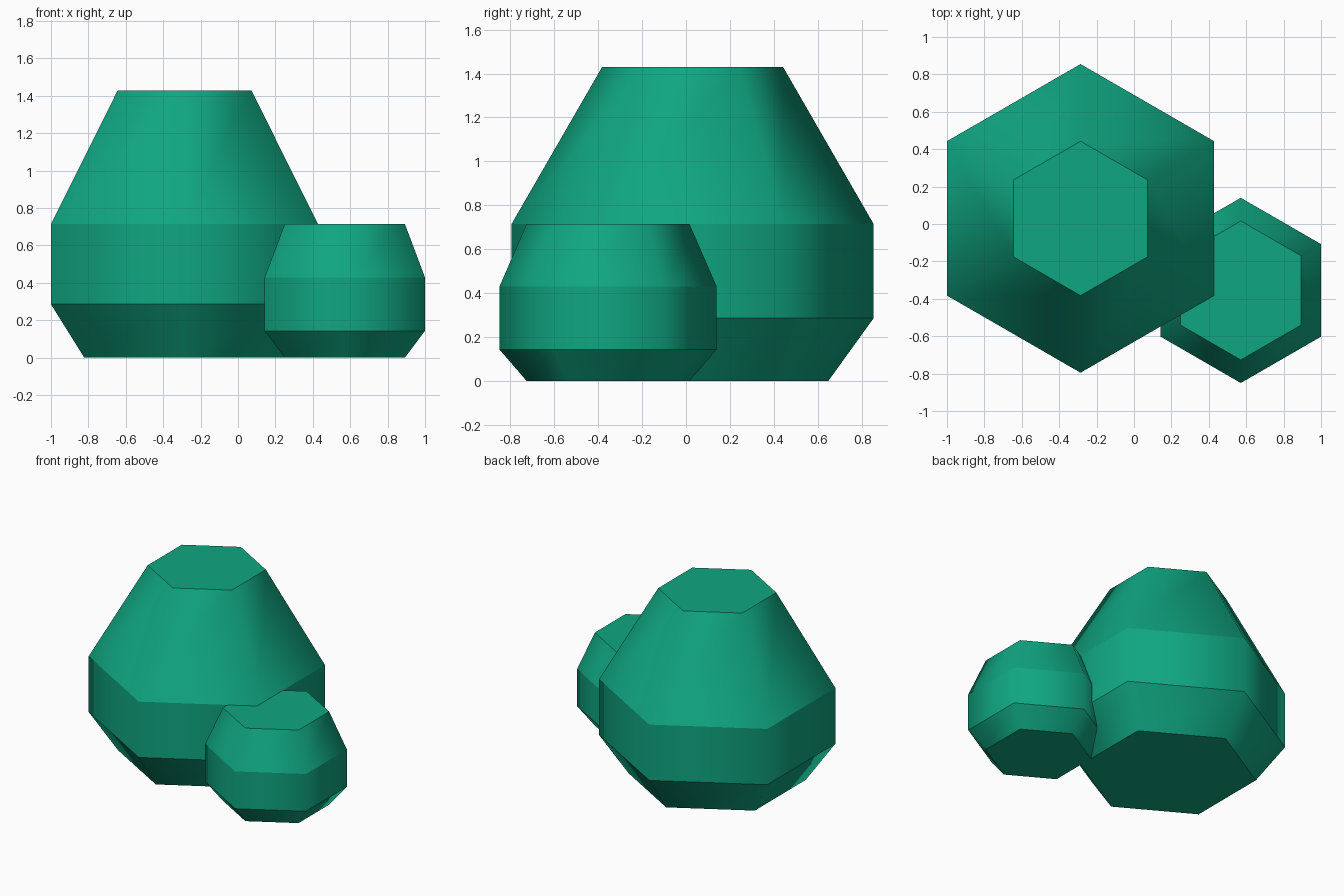
import bpy, bmesh
from math import sin, cos, pi

if "Cube" in bpy.data.objects:
    bpy.data.objects.remove(bpy.data.objects["Cube"])

green = bpy.data.materials.new("green")
green.diffuse_color = (0.005, 0.38, 0.22, 1)
green.use_nodes = True
green.node_tree.nodes["Principled BSDF"].inputs["Base Color"].default_value = green.diffuse_color


def hex_lathe(name, centre, profile, sides=6):
    """Stack hexagonal rings (radius, z); smooth around, sharp between bands."""
    bm = bmesh.new()
    rings = []
    for r, z in profile:
        rings.append([bm.verts.new((r * sin(2 * pi * i / sides),
                                    -r * cos(2 * pi * i / sides), z))
                      for i in range(sides)])
    for low, high in zip(rings, rings[1:]):
        for i in range(sides):
            j = (i + 1) % sides
            bm.faces.new((low[i], low[j], high[j], high[i]))
    bm.faces.new(rings[0][::-1])
    bm.faces.new(rings[-1])
    for f in bm.faces:
        f.smooth = True
    # horizontal ring edges stay crisp
    for e in bm.edges:
        a, b = e.verts
        e.smooth = abs(a.co.z - b.co.z) > 1e-4
    mesh = bpy.data.meshes.new(name)
    bm.to_mesh(mesh)
    bm.free()
    mesh.materials.append(green)
    obj = bpy.data.objects.new(name, mesh)
    obj.location = (*centre, 0)
    bpy.context.collection.objects.link(obj)
    return obj


# tall bush
R = 0.825
hex_lathe("large_bush", (-0.286, 0.03),
          [(0.75 * R, 0), (R, 0.286), (R, 0.714), (0.5 * R, 1.429)])

# low bush in front, at the right
r = 0.495
hex_lathe("small_bush", (0.571, -0.355),
          [(0.75 * r, 0), (r, 0.143), (r, 0.429), (0.75 * r, 0.714)])
